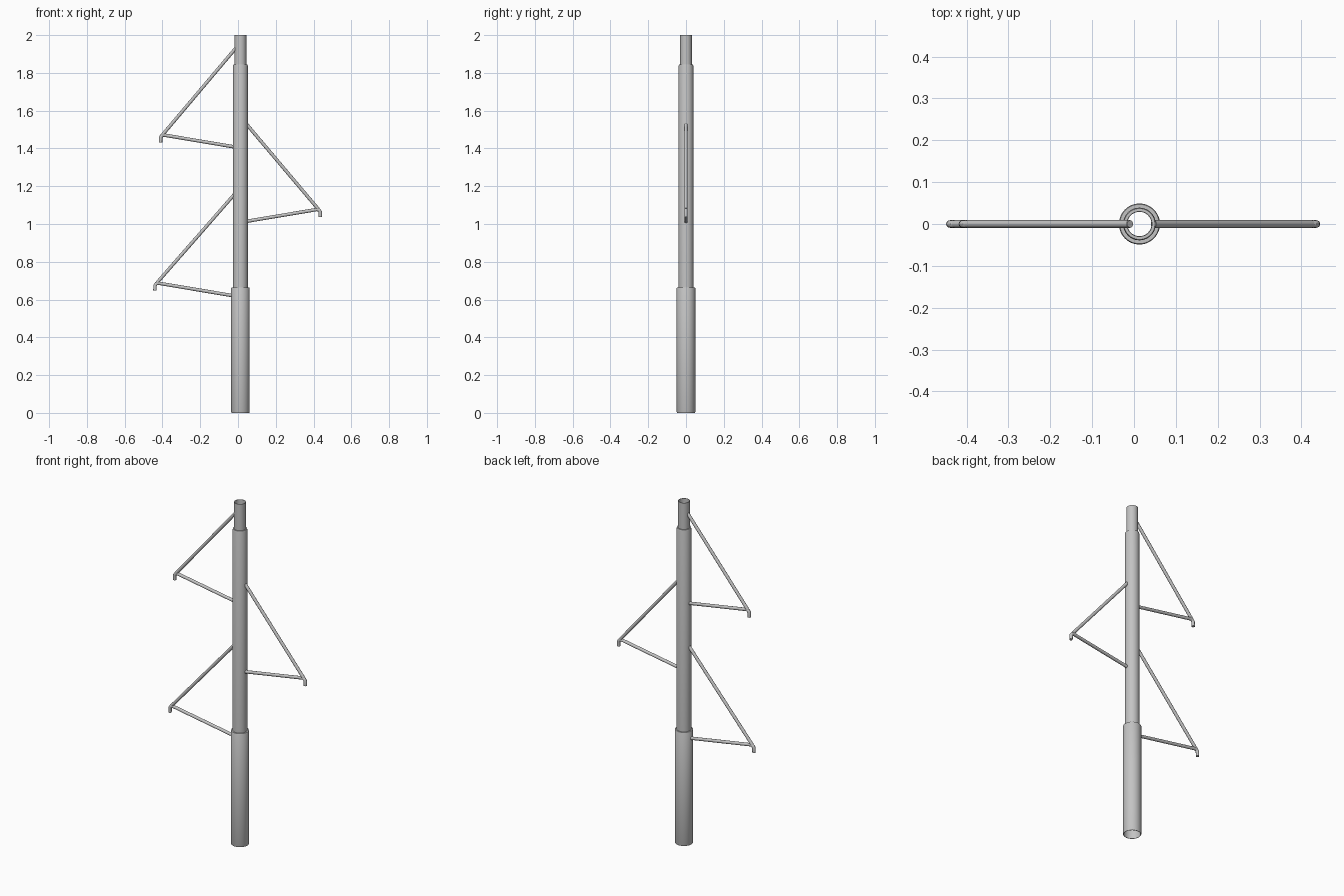
import bpy
import bmesh
import math
from mathutils import Matrix, Vector

if "Cube" in bpy.data.objects:
    bpy.data.objects.remove(bpy.data.objects["Cube"], do_unlink=True)

steel = bpy.data.materials.new("galvanised_grey")
steel.use_nodes = True
GREY = (0.55, 0.55, 0.55, 1)
steel.diffuse_color = GREY
steel.node_tree.nodes["Principled BSDF"].inputs["Base Color"].default_value = GREY

POLE_X = 0.013
BAR_RADIUS = 0.009


def add_mesh(name, bm):
    mesh = bpy.data.meshes.new(name)
    bmesh.ops.recalc_face_normals(bm, faces=bm.faces)
    bm.to_mesh(mesh)
    bm.free()
    obj = bpy.data.objects.new(name, mesh)
    bpy.context.collection.objects.link(obj)
    mesh.materials.append(steel)
    bpy.ops.object.select_all(action="DESELECT")
    obj.select_set(True)
    bpy.context.view_layer.objects.active = obj
    bpy.ops.object.shade_smooth_by_angle(angle=math.radians(35))
    return obj


def lathe(name, profile, sides=48):
    """Spin a closed (radius, height) loop around the pole axis."""
    bm = bmesh.new()
    verts = [bm.verts.new((POLE_X + r, 0, z)) for r, z in profile]
    edges = [bm.edges.new((v, verts[i - 1])) for i, v in enumerate(verts)]
    bmesh.ops.spin(bm, geom=verts + edges, cent=(POLE_X, 0, 0), axis=(0, 0, 1),
                   angle=math.tau, steps=sides, use_duplicate=False)
    bmesh.ops.remove_doubles(bm, verts=bm.verts, dist=1e-5)
    return add_mesh(name, bm)


def bar(name, points, sides=16):
    """Sweep a round bar along points in the XZ plane, mitred at each bend."""
    bm = bmesh.new()
    pts = [Vector((x, 0, z)) for x, z in points]
    rings = []
    for i, p in enumerate(pts):
        before = (p - pts[i - 1]).normalized() if i else None
        after = (pts[i + 1] - p).normalized() if i < len(pts) - 1 else None
        tangent = ((before or after) + (after or before)).normalized()
        side = tangent.cross(Vector((0, 1, 0)))
        stretch = 1 / tangent.dot(before or after)
        rings.append([bm.verts.new(p + BAR_RADIUS * (
            math.cos(a) * side * stretch + math.sin(a) * Vector((0, 1, 0))))
            for a in (math.tau * k / sides for k in range(sides))])
    for a, b in zip(rings, rings[1:]):
        for k in range(sides):
            n = (k + 1) % sides
            bm.faces.new((a[k], a[n], b[n], b[k]))
    bm.faces.new(rings[0])
    bm.faces.new(rings[-1])
    return add_mesh(name, bm)


# Stepped hollow pole: wide base, middle tube, narrow top
lathe("pole", [
    (0.047, 0), (0.049, 0.005), (0.049, 0.66), (0.047, 0.664), (0.039, 0.664),
    (0.039, 1.838), (0.037, 1.845), (0.031, 1.845), (0.031, 2.0),
    (0.029, 2.0), (0.029, 1.835), (0.036, 1.835), (0.036, 0.655),
    (0.045, 0.655), (0.045, 0)])

# Brackets: side, tip distance from the axis, tip height
BRACKETS = {
    "upper": (-1, 0.418, 1.473),
    "middle": (1, 0.418, 1.079),
    "lower": (-1, 0.448, 0.689),
}
for level, (side, reach, z) in BRACKETS.items():
    tip = POLE_X + side * reach
    root = POLE_X + side * 0.034
    inner = POLE_X + side * (0.022 if level == "upper" else 0.034)
    # Strut running out from the pole and bending down into a hook
    bar(level + "_strut_and_hook", [
        (root, z - 0.168 * (reach - 0.034)),
        (tip - side * 0.012, z - 0.002), (tip - side * 0.002, z - 0.005),
        (tip + side * 0.004, z - 0.014), (tip + side * 0.005, z - 0.042)])
    # Diagonal brace from the tip back up to the pole
    slope = 1.165 if level != "lower" else 1.125
    bar(level + "_brace", [
        (tip - side * 0.006, z), (inner, z + slope * (reach - abs(inner - POLE_X)))])
